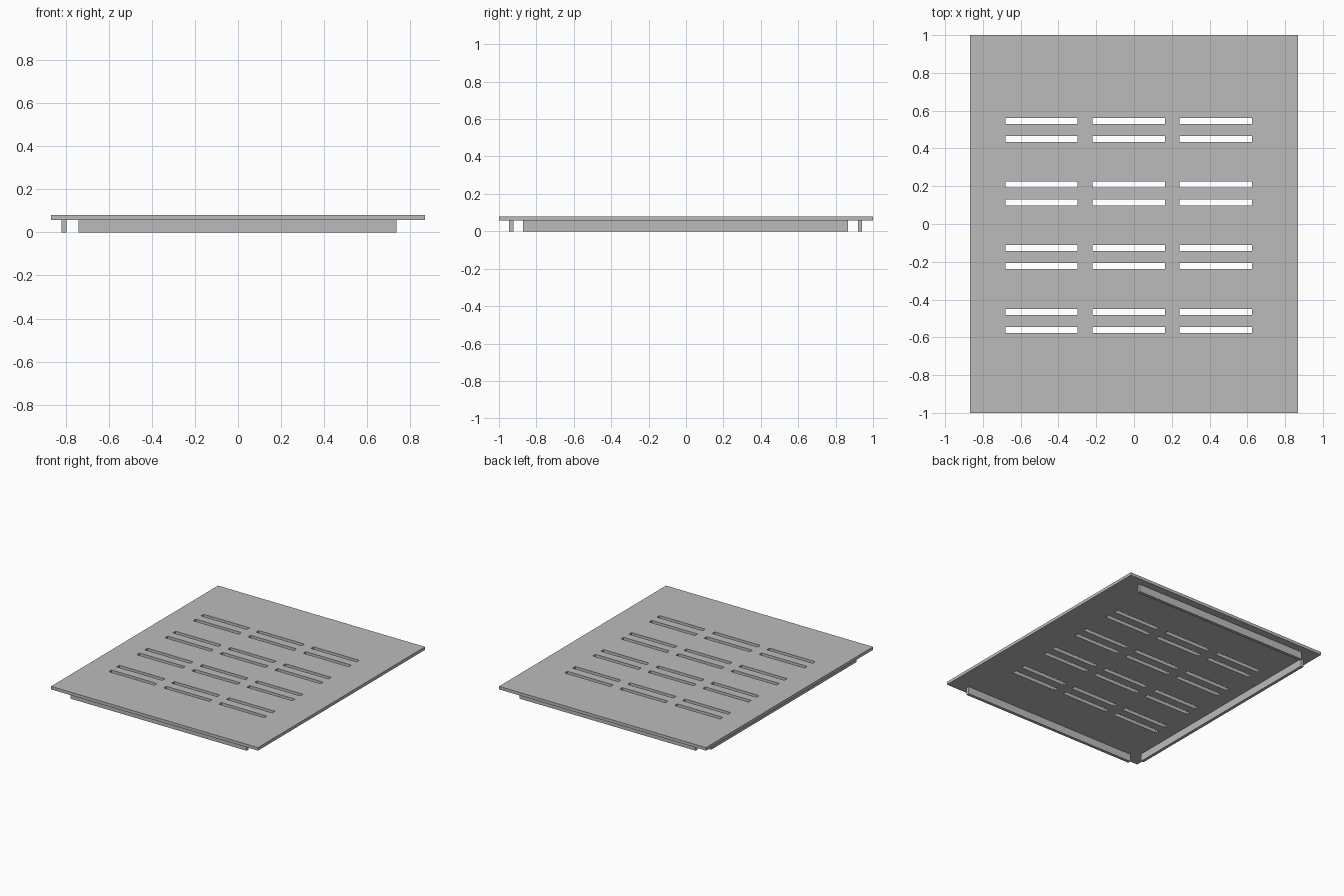
import bpy
import bmesh
from mathutils import Matrix, Vector

cube = bpy.data.objects.get("Cube")
if cube:
    bpy.data.objects.remove(cube, do_unlink=True)

# Grey painted metal
grey = bpy.data.materials.new("grey_metal")
grey.use_nodes = True
colour = (0.5, 0.5, 0.5, 1)
grey.diffuse_color = colour
grey.node_tree.nodes["Principled BSDF"].inputs["Base Color"].default_value = colour

HALF_X, HALF_Y = 0.868, 1.0
PLATE_Z, TOP_Z = 0.057, 0.08


def add_object(name, bm):
    bmesh.ops.recalc_face_normals(bm, faces=bm.faces)
    mesh = bpy.data.meshes.new(name)
    bm.to_mesh(mesh)
    bm.free()
    mesh.materials.append(grey)
    obj = bpy.data.objects.new(name, mesh)
    bpy.context.collection.objects.link(obj)
    return obj


def add_box(name, low, high):
    low, high = Vector(low), Vector(high)
    bm = bmesh.new()
    place = Matrix.Translation((low + high) / 2) @ Matrix.Diagonal((*(high - low), 1))
    bmesh.ops.create_cube(bm, size=1, matrix=place)
    return add_object(name, bm)


# Vent slots: three columns, four rows of paired slots
slots_x = [(-0.681 + 0.461 * i, -0.298 + 0.461 * i) for i in range(3)]
slots_y = []
for row in range(4):
    for offset in (-0.095, 0):
        centre = -0.465 + 0.337 * row + offset
        slots_y.append((centre - 0.016, centre + 0.016))

# Slotted plate: a grid of cells with the slot cells left open, then thickened
xs = [-HALF_X] + [x for pair in slots_x for x in pair] + [HALF_X]
ys = [-HALF_Y] + [y for pair in slots_y for y in pair] + [HALF_Y]
bm = bmesh.new()
grid = [[bm.verts.new((x, y, PLATE_Z)) for y in ys] for x in xs]
for i in range(len(xs) - 1):
    for j in range(len(ys) - 1):
        if i % 2 and j % 2:
            continue
        bm.faces.new((grid[i][j], grid[i + 1][j], grid[i + 1][j + 1], grid[i][j + 1]))
extruded = bmesh.ops.extrude_face_region(bm, geom=bm.faces[:], use_keep_orig=True)
top = [v for v in extruded["geom"] if isinstance(v, bmesh.types.BMVert)]
bmesh.ops.translate(bm, verts=top, vec=(0, 0, TOP_Z - PLATE_Z))
add_object("slotted_plate", bm)

# Flanges under the front, back and right edges; the left edge is open
add_box("front_flange", (-0.741, -0.946, 0), (0.735, -0.923, PLATE_Z))
add_box("back_flange", (-0.741, 0.919, 0), (0.735, 0.942, PLATE_Z))
add_box("right_flange", (-0.819, -0.872, 0), (-0.796, 0.867, PLATE_Z))
